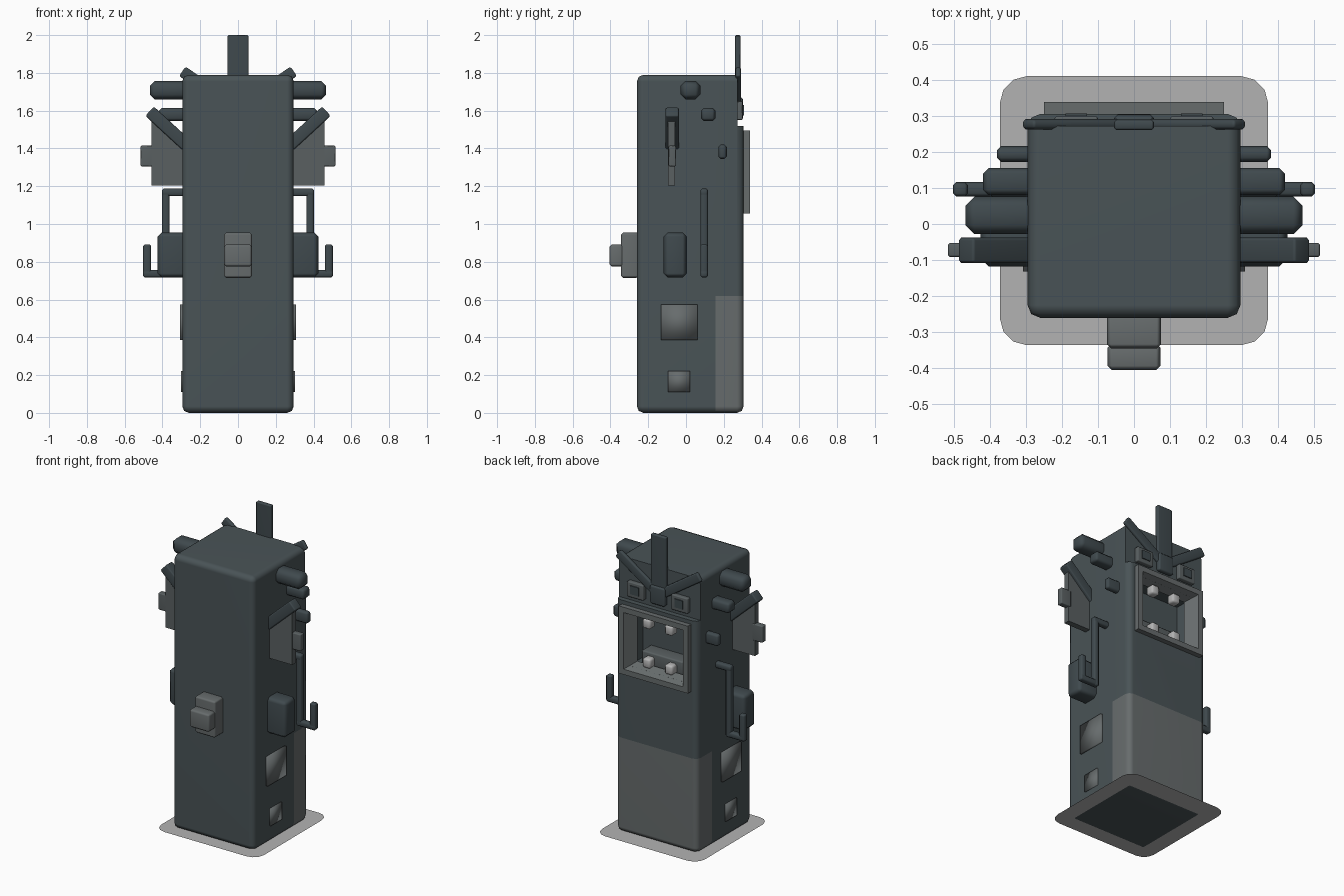
import bpy, bmesh, math
from mathutils import Vector

cube = bpy.data.objects.get("Cube")
if cube:
    bpy.data.objects.remove(cube, do_unlink=True)


def material(name, r, g, b):
    m = bpy.data.materials.new(name)
    m.use_nodes = True
    m.diffuse_color = (r, g, b, 1)
    m.node_tree.nodes["Principled BSDF"].inputs["Base Color"].default_value = (r, g, b, 1)
    return m


SLATE = material("slate", .067, .087, .094)
DARK = material("dark slate", .05, .067, .075)
MID = material("mid grey", .135, .15, .152)
FIN = material("fin grey", .1, .116, .12)
PALE = material("pale grey", .45, .45, .45)


def finish(name, bm, mats, angle=50, weighted=True):
    """Turn a bmesh into a shaded object."""
    bmesh.ops.recalc_face_normals(bm, faces=bm.faces)
    me = bpy.data.meshes.new(name)
    bm.to_mesh(me)
    bm.free()
    for m in mats:
        me.materials.append(m)
    me.polygons.foreach_set("use_smooth", [True] * len(me.polygons))
    me.set_sharp_from_angle(angle=math.radians(angle))
    ob = bpy.data.objects.new(name, me)
    bpy.context.collection.objects.link(ob)
    if weighted:
        ob.modifiers.new("flat_normals", "WEIGHTED_NORMAL").keep_sharp = True
    return ob


def box_mesh(lo, hi, bevel=0, segments=1):
    bm = bmesh.new()
    lo, hi = Vector(lo), Vector(hi)
    bmesh.ops.create_cube(bm, size=1)
    for v in bm.verts:
        v.co = Vector([c * s for c, s in zip(v.co, hi - lo)]) + (lo + hi) / 2
    if bevel:
        bmesh.ops.bevel(bm, geom=bm.edges[:], offset=bevel, segments=segments,
                        profile=0.5, affect='EDGES')
    return bm


def box(name, x, y, z, mat, bevel=0.0, **kw):
    x = sorted(x)
    return finish(name, box_mesh((x[0], y[0], z[0]), (x[1], y[1], z[1]), bevel), [mat], **kw)


def bar(name, start, end, width, y, mat):
    """Flat strip between two points in the xz plane."""
    a, b = Vector(start), Vector(end)
    d, mid = b - a, (a + b) / 2
    h, t = d.length / 2, (y[1] - y[0]) / 2
    ob = box(name, (-h, h), (-t, t), (-width / 2, width / 2), mat, 0.008)
    ob.location = (mid.x, (y[0] + y[1]) / 2, mid.y)
    ob.rotation_euler.y = -math.atan2(d.y, d.x)
    return ob


# Tower body, with a paler lower back wrapping onto the sides
bm = box_mesh((-.295, -.26, 0), (.295, .305, 1.79), .035, 2)
for co, no in (((0, 0, .62), (0, 0, 1)), ((0, .155, 0), (0, 1, 0))):
    bmesh.ops.bisect_plane(bm, geom=bm.verts[:] + bm.edges[:] + bm.faces[:],
                           plane_co=co, plane_no=no)
for f in bm.faces:
    c = f.calc_center_median()
    f.material_index = int(c.z < .62 and c.y > .155 and f.normal.z > -.9)
body = finish("tower_body", bm, [SLATE, MID], weighted=False)

# Mouth recess and set-back forehead
cutters = [box("mouth_cutter", (-.2, .2), (.16, .5), (1.105, 1.445), SLATE, weighted=False),
           box("forehead_cutter", (-.5, .5), (.272, .5), (1.52, 2), SLATE, weighted=False)]
for c in cutters:
    c.hide_render = True
    mod = body.modifiers.new(c.name, "BOOLEAN")
    mod.operation, mod.object, mod.solver = 'DIFFERENCE', c, 'EXACT'
cut = bpy.data.meshes.new_from_object(body.evaluated_get(bpy.context.evaluated_depsgraph_get()))
body.modifiers.clear()
body.data = cut
cut.set_sharp_from_angle(angle=math.radians(50))
body.modifiers.new("flat_normals", "WEIGHTED_NORMAL").keep_sharp = True
for c in cutters:
    bpy.data.objects.remove(c, do_unlink=True)

# Thin ground plate with rounded corners
bm = bmesh.new()
bm.faces.new([bm.verts.new((sx * .372, .037 + sy * .373, .003))
              for sx, sy in ((-1, -1), (1, -1), (1, 1), (-1, 1))])
bmesh.ops.bevel(bm, geom=bm.verts[:], offset=.075, segments=3, profile=.5, affect='VERTICES')
finish("ground_plate", bm, [PALE], weighted=False)

# Mouth frame: rectangular loops joined outside to inside
bm = bmesh.new()
loops = [[bm.verts.new((sx * w, y, 1.275 + sz * h)) for sx, sz in ((-1, -1), (1, -1), (1, 1), (-1, 1))]
         for w, h, y in ((.25, .22, .3), (.25, .22, .338), (.215, .185, .338), (.17, .15, .26))]
for a, b in zip(loops, loops[1:]):
    for i in range(4):
        j = (i + 1) % 4
        bm.faces.new((a[i], a[j], b[j], b[i]))
finish("mouth_frame", bm, [MID], 30)
box("tongue", (-.15, .15), (.15, .25), (1.105, 1.2), FIN, .01)

# Antenna on the forehead
box("antenna", (-.055, .055), (.26, .289), (1.62, 2), DARK, .006)
box("antenna_base", (-.055, .055), (.265, .303), (1.55, 1.67), DARK, .01)

# Front knob
box("knob_base", (-.075, .075), (-.345, -.25), (.715, .955), MID, .012)
box("knob_tip", (-.073, .073), (-.405, -.33), (.775, .892), MID, .012)

for s, side in ((1, "left"), (-1, "right")):
    def part(name, x, y, z, mat, bevel=0.0, **kw):
        return box(f"{side}_{name}", (s * x[0], s * x[1]), y, z, mat, bevel, **kw)

    # Stubs along the side
    part("upper_stub", (.25, .467), (-.028, .076), (1.66, 1.757), DARK, .025)
    part("middle_stub", (.25, .418), (.08, .155), (1.545, 1.615), DARK, .015)
    part("rear_stub", (.25, .38), (.172, .216), (1.345, 1.42), DARK, .012)
    part("side_box", (.25, .425), (-.118, .004), (.717, .955), DARK, .022)

    # Fin with slanted brow and tab
    bm = bmesh.new()
    face = bm.faces.new([bm.verts.new((s * x, -.095, z)) for x, z in
                         ((.28, 1.205), (.458, 1.205), (.458, 1.58), (.28, 1.42))])
    ext = bmesh.ops.extrude_face_region(bm, geom=[face])["geom"]
    bmesh.ops.translate(bm, vec=(0, .038, 0),
                        verts=[g for g in ext if isinstance(g, bmesh.types.BMVert)])
    finish(f"{side}_fin", bm, [FIN])
    part("fin_tab", (.44, .516), (-.092, -.052), (1.305, 1.415), FIN, .006)
    bar(f"{side}_fin_brow", (s * .27, 1.415), (s * .468, 1.597), .067, (-.108, -.038), DARK)

    # Bent arm
    arm_y = (.076, .116)
    part("arm_shoulder", (.27, .402), arm_y, (1.147, 1.187), DARK, .009)
    part("arm_upper", (.362, .402), arm_y, (.717, 1.187), DARK, .009)
    part("arm_lower", (.362, .502), arm_y, (.717, .757), DARK, .009)
    part("arm_hand", (.46, .502), arm_y, (.717, .892), DARK, .009)

    # Softly shaded side plates
    part("large_plate", (.28, .308), (-.132, .06), (.385, .575), MID, angle=180, weighted=False)
    part("small_plate", (.28, .303), (-.094, .02), (.11, .222), MID, angle=180, weighted=False)

    # Eyes, ears and teeth on the back
    part("eye_plate", (.1, .22), (.26, .3), (1.55, 1.65), FIN, .006)
    part("eye_pupil", (.13, .19), (.295, .306), (1.575, 1.63), DARK)
    bar(f"{side}_ear", (s * .03, 1.63), (s * .295, 1.808), .06, (.262, .291), DARK)
    part("lower_tooth", (.05, .11), (.24, .3), (1.115, 1.178), PALE, .012)
    part("upper_tooth", (.05, .11), (.24, .3), (1.372, 1.435), PALE, .012)
